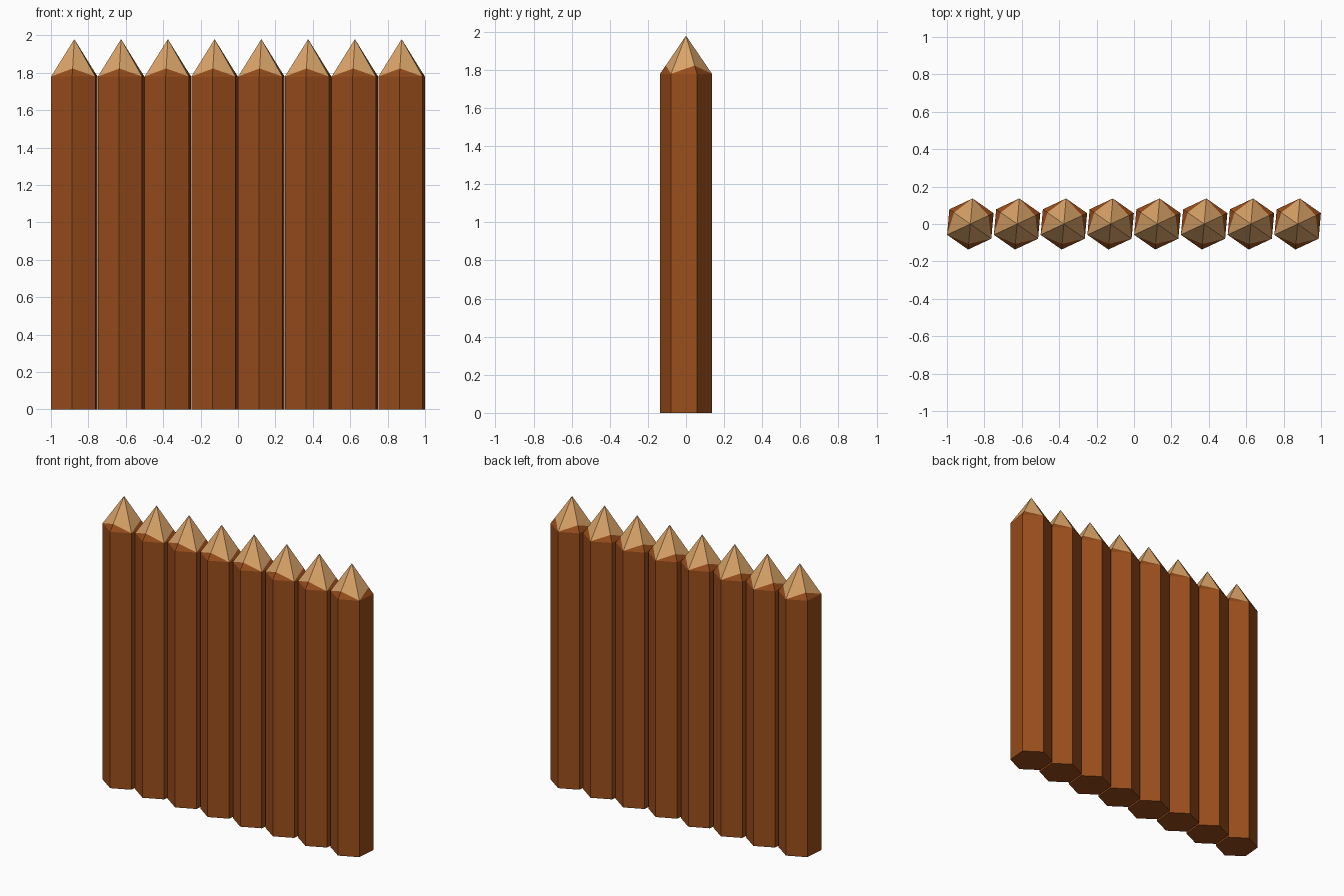
import bpy, bmesh
from math import radians, cos, sin

if "Cube" in bpy.data.objects:
    bpy.data.objects.remove(bpy.data.objects["Cube"])

COUNT, PITCH = 8, 0.25
RADIUS, SHOULDER, TIP = 0.137, 1.78, 1.98
CUT_RADIUS, CUT_Z = 0.107, 1.823


def material(name, color):
    m = bpy.data.materials.new(name)
    m.diffuse_color = (*color, 1)
    m.use_nodes = True
    m.node_tree.nodes["Principled BSDF"].inputs["Base Color"].default_value = m.diffuse_color
    return m


bark = material("bark", (0.32, 0.075, 0.011))
cut_wood = material("cut_wood", (0.70, 0.37, 0.14))

# One hexagonal stake, slightly turned about its axis
bm = bmesh.new()
angles = [radians(-95 + 60 * i) for i in range(6)]


def ring(r, z):
    return [bm.verts.new((r * cos(a), r * sin(a), z)) for a in angles]


base = ring(RADIUS, 0)
shoulder = ring(RADIUS, SHOULDER)
tip = bm.verts.new((0, 0, TIP))

# Every other corner of the cut is raised and pulled inwards
cut = [bm.verts.new((CUT_RADIUS * cos(a), CUT_RADIUS * sin(a), CUT_Z)) if i % 2 == 0
       else shoulder[i] for i, a in enumerate(angles)]

bm.faces.new(base[::-1])
for i in range(6):
    j = (i + 1) % 6
    bm.faces.new((base[i], base[j], shoulder[j], shoulder[i]))   # shaft side
    raised = cut[i] if i % 2 == 0 else cut[j]
    bm.faces.new((shoulder[i], shoulder[j], raised))             # bark above the shoulder
    bm.faces.new((cut[i], cut[j], tip)).material_index = 1       # sharpened point
bmesh.ops.recalc_face_normals(bm, faces=bm.faces)

mesh = bpy.data.meshes.new("stake")
bm.to_mesh(mesh)
bm.free()
mesh.materials.append(bark)
mesh.materials.append(cut_wood)

# Row of stakes sharing the mesh
for k in range(COUNT):
    stake = bpy.data.objects.new(f"stake_{k + 1}", mesh)
    stake.location.x = (k - (COUNT - 1) / 2) * PITCH
    bpy.context.collection.objects.link(stake)
